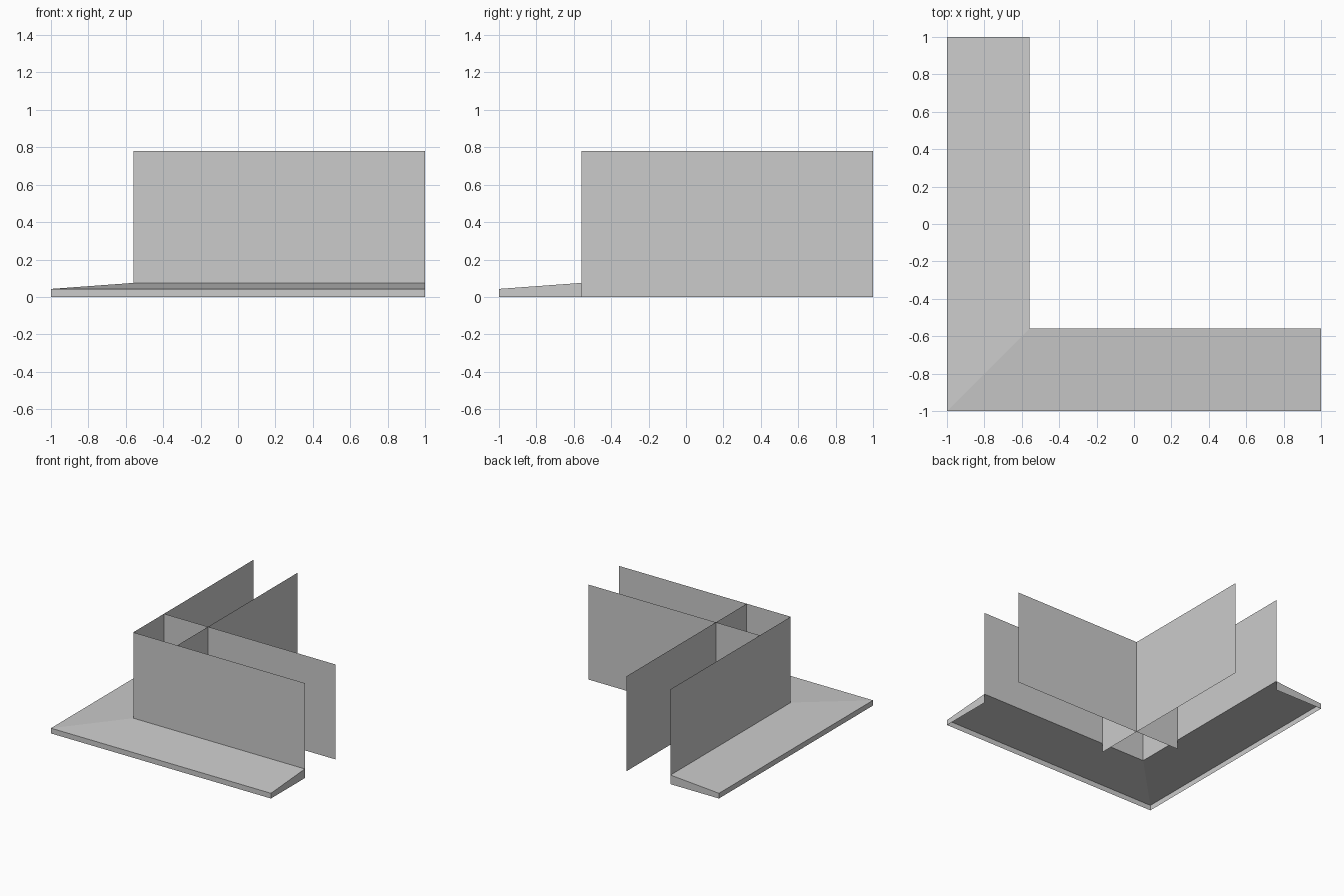
import bpy
import bmesh

cube = bpy.data.objects.get("Cube")
if cube:
    bpy.data.objects.remove(cube, do_unlink=True)

OUT, WALL, INNER, END = -1.0, -0.56, -0.16, 1.0
RIM, LEDGE, TOP = 0.043, 0.075, 0.78

grey = bpy.data.materials.new("plain grey")
grey.use_nodes = True
colour = (0.6, 0.6, 0.6, 1)
grey.diffuse_color = colour
grey.node_tree.nodes["Principled BSDF"].inputs["Base Color"].default_value = colour


def sheet(name, faces, swap=False):
    """Thin surface from corner lists; swap mirrors it across the x = y diagonal."""
    bm = bmesh.new()
    for corners in faces:
        if swap:
            corners = [(y, x, z) for x, y, z in reversed(corners)]
        bm.faces.new([bm.verts.new(c) for c in corners])
    bmesh.ops.remove_doubles(bm, verts=bm.verts, dist=0.0001)
    mesh = bpy.data.meshes.new(name)
    bm.to_mesh(mesh)
    bm.free()
    mesh.materials.append(grey)
    obj = bpy.data.objects.new(name, mesh)
    bpy.context.collection.objects.link(obj)


def wall(y, bottom):
    """Upright panel facing the front, starting at the outer wall line."""
    return [(WALL, y, bottom), (END, y, bottom), (END, y, TOP), (WALL, y, TOP)]


# Skirt arm, open underneath: outer rim, mitred slope and end cap
skirt = [
    [(OUT, OUT, 0), (END, OUT, 0), (END, OUT, RIM), (OUT, OUT, RIM)],
    [(OUT, OUT, RIM), (END, OUT, RIM), (END, WALL, LEDGE), (WALL, WALL, LEDGE)],
    [(END, OUT, 0), (END, WALL, 0), (END, WALL, LEDGE), (END, OUT, RIM)],
]

# Both arms of the corner: skirt, outer wall on the ledge, inner crossing wall
for side, swap in (("front", False), ("right", True)):
    sheet(side + "_skirt", skirt, swap)
    sheet(side + "_outer_wall", [wall(WALL, LEDGE)], swap)
    sheet(side + "_inner_wall", [wall(INNER, 0)], swap)
